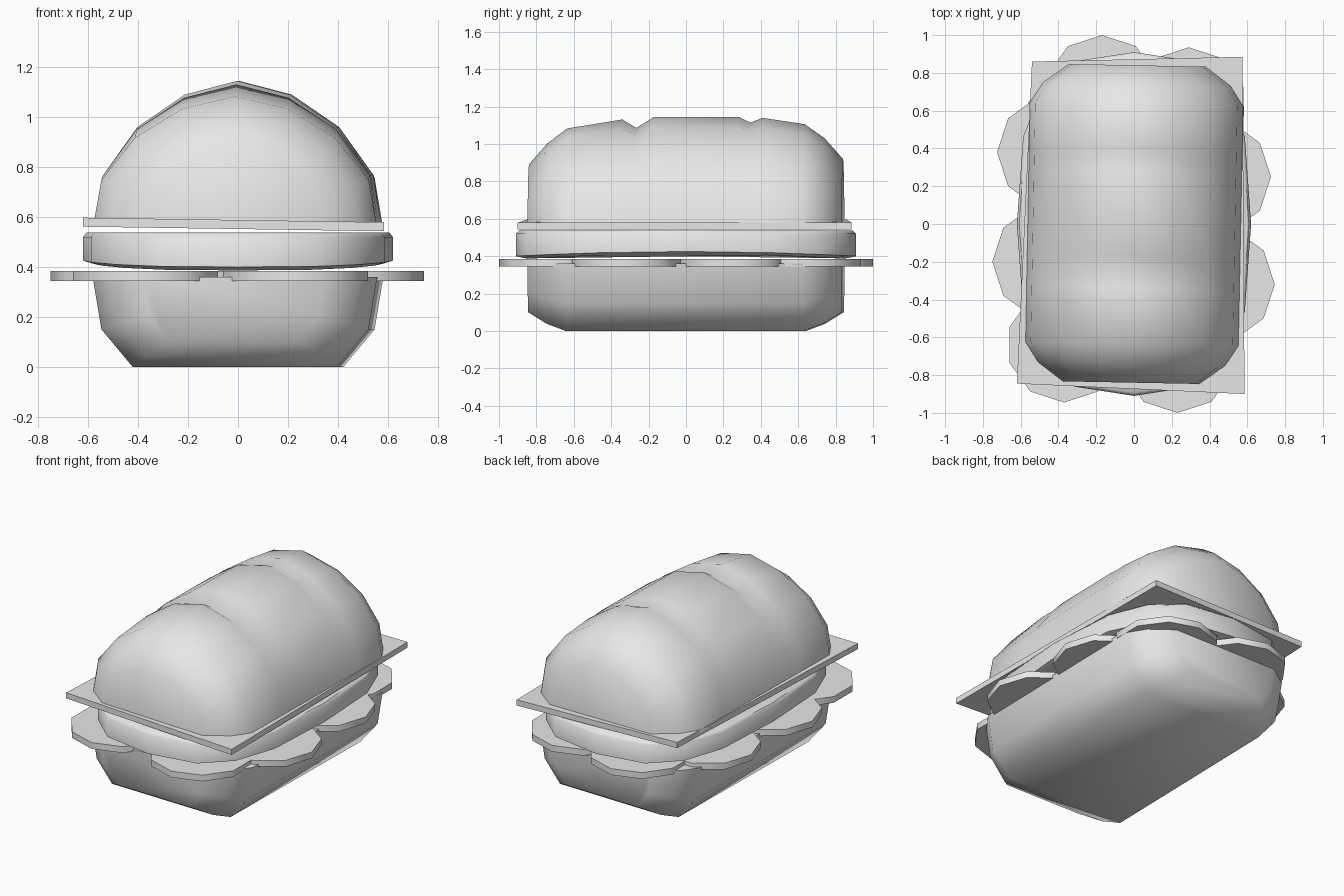
import bpy, bmesh, math
from mathutils import Matrix

cube = bpy.data.objects.get("Cube")
if cube:
    bpy.data.objects.remove(cube)

grey = bpy.data.materials.new("plain grey")
grey.use_nodes = True
COLOUR = (0.8, 0.8, 0.8, 1)
grey.diffuse_color = COLOUR
grey.node_tree.nodes["Principled BSDF"].inputs["Base Color"].default_value = COLOUR


def finish(name, bm, sharp):
    """Turn a bmesh into a shaded object; edges steeper than sharp degrees stay crisp."""
    bmesh.ops.recalc_face_normals(bm, faces=bm.faces)
    mesh = bpy.data.meshes.new(name)
    bm.to_mesh(mesh)
    bm.free()
    mesh.materials.append(grey)
    mesh.shade_smooth()
    mesh.set_sharp_from_angle(angle=math.radians(sharp))
    obj = bpy.data.objects.new(name, mesh)
    bpy.context.collection.objects.link(obj)
    return obj


def loft(name, rings, sharp):
    """Skin closed rings of equal length and cap both ends."""
    bm = bmesh.new()
    loops = [[bm.verts.new(p) for p in ring] for ring in rings]
    n = len(loops[0])
    for a, b in zip(loops, loops[1:]):
        for i in range(n):
            j = (i + 1) % n
            bm.faces.new((a[i], a[j], b[j], b[i]))
    bm.faces.new(loops[0])
    bm.faces.new(loops[-1])
    return finish(name, bm, sharp)


def mirrored(half):
    """Complete a half profile (x, height) across x = 0."""
    return half + [(-x, h) for x, h in reversed(half) if x > 0]


def bun(name, half, stations, base, direction):
    """Loaf along y: each station is (y, width scale, height scale, score depth)."""
    rings = []
    for y, w, s, dip in stations:
        ring = []
        for x, h in mirrored(half):
            cut = dip * max(0, 1 - abs(x) / 0.45)
            ring.append((x * w, y, base + direction * (h * s - cut)))
        rings.append(ring)
    obj = loft(name, rings, 75)
    obj.data.transform(Matrix.Rotation(math.radians(-1.1), 4, "Z"))


# Top bun, with two shallow scores across its crown
bun("top_bun",
    [(0.565, 0), (0.535, 0.19), (0.40, 0.38), (0.21, 0.51), (0, 0.565)],
    [(-0.84, 0.64, 0.55, 0), (-0.74, 0.88, 0.75, 0), (-0.635, 1, 0.89, 0),
     (-0.34, 1, 0.975, 0), (-0.265, 1, 0.975, 0.045), (-0.17, 1, 1, 0),
     (0.28, 1, 1, 0), (0.345, 1, 0.99, 0.025), (0.41, 1, 0.99, 0),
     (0.635, 1, 0.93, 0), (0.74, 0.88, 0.8, 0), (0.84, 0.64, 0.6, 0)],
    0.58, 1)

# Bottom bun
ends = [(0.635, 1, 1, 0), (0.74, 0.88, 0.89, 0), (0.84, 0.64, 0.72, 0)]
bun("bottom_bun",
    [(0.57, 0), (0.535, 0.21), (0.41, 0.36)],
    [(-y, w, s, d) for y, w, s, d in reversed(ends)] + ends,
    0.36, -1)

# Ring of thin overlapping lettuce slices, one corner pointing outwards
slices = [(-0.42, 0.38, 180), (-0.445, -0.20, 180), (-0.37, -0.64, 270),
          (0.23, -0.695, 270), (0.44, -0.32, 0), (0.42, 0.25, 0),
          (0.29, 0.63, 90), (-0.17, 0.695, 90)]
for k, (x, y, turn) in enumerate(slices):
    bm = bmesh.new()
    place = Matrix.Translation((x, y, 0.364)) @ Matrix.Rotation(math.radians(turn), 4, "Z")
    outline = [(0.305 * math.cos(i * math.tau / 10), 0.305 * math.sin(i * math.tau / 10))
               for i in range(10)]
    bm.free()
    slab = loft(f"lettuce_slice_{k + 1}",
                [[(px, py, z) for px, py in outline] for z in (-0.02, 0.02)], 40)
    slab.data.transform(place)


# Patty: rounded oblong whose underside droops towards both ends
def patty_ring(scale, height, droop):
    ring = []
    for i in range(16):
        a = i * math.tau / 16
        c, s = math.cos(a), math.sin(a)
        x = 0.62 * math.copysign(abs(c) ** 0.7, c) * scale
        y = 0.91 * math.copysign(abs(s) ** 0.7, s) * scale
        ring.append((x, y, height - droop * (y / 0.91) ** 2))
    return ring


loft("patty", [patty_ring(0.93, 0.412, 0.03), patty_ring(1, 0.425, 0.025),
               patty_ring(1, 0.52, 0), patty_ring(0.98, 0.537, 0)], 50)

# Cheese sheet, slightly skewed and tilted down towards +x
corners = [(-0.54, 0.86), (0.575, 0.885), (0.585, -0.90), (-0.62, -0.845)]
loft("cheese", [[(x, y, z - 0.015 * x) for x, y in corners] for z in (0.552, 0.588)], 30)
